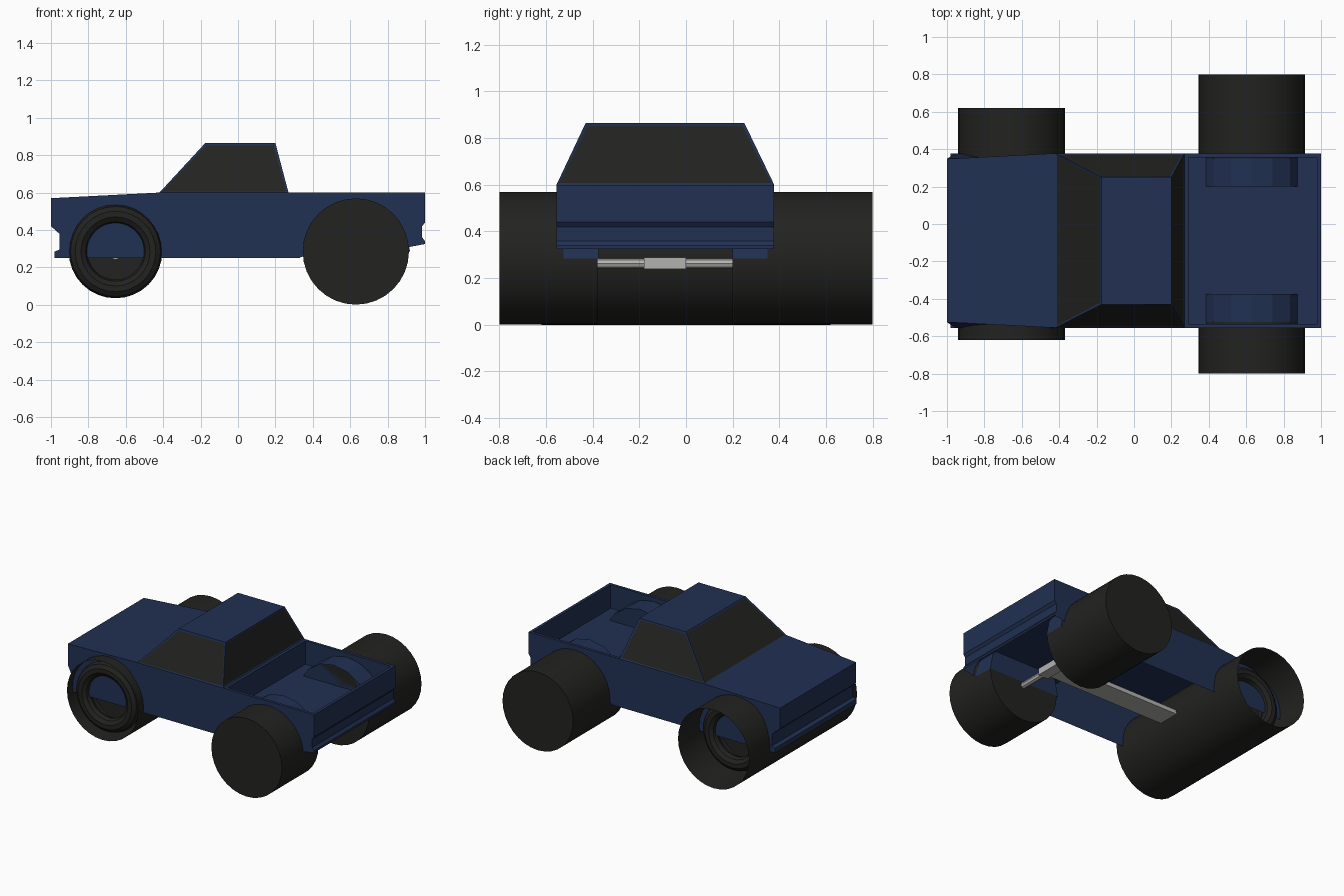
import bpy, bmesh, math
from mathutils import Matrix

if "Cube" in bpy.data.objects:
    bpy.data.objects.remove(bpy.data.objects["Cube"])

CY = -0.09            # body centre line in y
Y0, Y1 = -0.555, 0.378


def material(name, rgb):
    m = bpy.data.materials.new(name)
    m.diffuse_color = (*rgb, 1)
    m.use_nodes = True
    m.node_tree.nodes["Principled BSDF"].inputs["Base Color"].default_value = m.diffuse_color
    return m


BLUE = material("blue_paint", (0.015, 0.03, 0.085))
BLACK = material("black_rubber", (0.016, 0.016, 0.015))
GREY = material("grey_metal", (0.45, 0.45, 0.44))


def finish(name, bm, *mats, smooth=False):
    bmesh.ops.recalc_face_normals(bm, faces=bm.faces)
    me = bpy.data.meshes.new(name)
    bm.to_mesh(me)
    bm.free()
    ob = bpy.data.objects.new(name, me)
    bpy.context.collection.objects.link(ob)
    for m in mats:
        me.materials.append(m)
    if smooth:
        bpy.ops.object.select_all(action='DESELECT')
        ob.select_set(True)
        bpy.context.view_layer.objects.active = ob
        bpy.ops.object.shade_smooth_by_angle(angle=math.radians(35))
    return ob


def cylinder(name, x, z, r, ya, yb, mat, caps=True, seg=32):
    bm = bmesh.new()
    bmesh.ops.create_cone(bm, cap_ends=caps, segments=seg, radius1=r, radius2=r, depth=yb - ya,
                          matrix=Matrix.Translation((x, (ya + yb) / 2, z)) @ Matrix.Rotation(math.pi / 2, 4, 'X'))
    return finish(name, bm, mat, smooth=True)


def box(name, lo, hi, mat):
    bm = bmesh.new()
    bmesh.ops.create_cube(bm, size=1)
    for v in bm.verts:
        v.co = [(a + b) / 2 + c * (b - a) for a, b, c in zip(lo, hi, v.co)]
    return finish(name, bm, mat)


# body shell: side profile swept across the width, open underneath
profile = [(-0.98, 0.25), (-0.98, 0.285), (-0.955, 0.295), (-0.955, 0.38), (-1, 0.42), (-1, 0.57),
           (-0.42, 0.6), (0.27, 0.6), (1, 0.6), (1, 0.44), (0.985, 0.42), (0.985, 0.36),
           (1, 0.34), (1, 0.325), (0.92, 0.31), (0.4, 0.31), (0.33, 0.25)]
bm = bmesh.new()
sides = [[bm.verts.new((x, y, z)) for x, z in profile] for y in (Y0, Y1)]
for s in sides:
    bm.faces.new(s)
bed = None
for i in range(13):
    f = bm.faces.new((sides[0][i], sides[0][i + 1], sides[1][i + 1], sides[1][i]))
    if i == 7:
        bed = f
for v in bm.verts:
    if v.co.x < -0.99:
        v.co.y += 0.03 if v.co.y < CY else -0.03
# cargo bed: inset rim and sink the floor
bm.normal_update()
bmesh.ops.inset_region(bm, faces=[bed], thickness=0.03)
ext = bmesh.ops.extrude_discrete_faces(bm, faces=[bed])
for v in ext['faces'][0].verts:
    v.co.z = 0.43
finish("body_shell", bm, BLUE)

# cab with inset windows
bm = bmesh.new()
rings = []
for z, xa, xb, ya, yb in ((0.6, -0.42, 0.27, Y0, Y1), (0.865, -0.175, 0.2, -0.43, 0.25)):
    rings.append([bm.verts.new((x, y, z)) for x, y in ((xa, ya), (xb, ya), (xb, yb), (xa, yb))])
walls = [bm.faces.new((rings[0][i], rings[0][(i + 1) % 4], rings[1][(i + 1) % 4], rings[1][i])) for i in range(4)]
bm.faces.new(rings[1])
bm.normal_update()
bmesh.ops.inset_individual(bm, faces=walls, thickness=0.015, depth=-0.003)
for f in walls:
    f.material_index = 1
finish("cab", bm, BLUE, BLACK)

# half round wheel housings in the bed
for tag, ya, yb in (("left", 0.2, 0.35), ("right", -0.525, -0.375)):
    bm = bmesh.new()
    arcs = [[bm.verts.new((0.63 + 0.29 * math.cos(math.pi * k / 8), y, 0.285 + 0.29 * math.sin(math.pi * k / 8)))
             for k in range(9)] for y in (ya, yb)]
    for a in arcs:
        bm.faces.new(a)
    for k in range(8):
        bm.faces.new((arcs[0][k], arcs[0][k + 1], arcs[1][k + 1], arcs[1][k]))
    finish("wheel_housing_" + tag, bm, BLUE)

# rear wheels
cylinder("rear_wheel_right", 0.63, 0.285, 0.284, -0.8, -0.38, BLACK)
cylinder("rear_wheel_left", 0.63, 0.285, 0.284, 0.2, 0.8, BLACK)

# front wheels: open tread tube, rounded sidewall rings and recessed discs
cylinder("front_tread", -0.655, 0.285, 0.285, -0.62, 0.62, BLACK, caps=False)
for tag, s in (("left", 1), ("right", -1)):
    bpy.ops.mesh.primitive_torus_add(major_radius=0.2, minor_radius=0.05, major_segments=32, minor_segments=10,
                                     location=(-0.655, CY + s * 0.455, 0.285), rotation=(math.pi / 2, 0, 0))
    ring = bpy.context.object
    ring.name = "front_sidewall_" + tag
    ring.data.materials.append(BLACK)
    bpy.ops.object.shade_smooth_by_angle(angle=math.radians(35))
    y = CY + s * 0.29
    cylinder("front_disc_" + tag, -0.655, 0.285, 0.25, y - 0.01, y + 0.01, BLACK)

# axles and chassis
for tag, x in (("rear", 0.63), ("front", -0.655)):
    half = 0.29 if tag == "rear" else 0.33
    cylinder(tag + "_axle", x, 0.263, 0.022, CY - half, CY + half, GREY, seg=8)
    box(tag + "_differential", (x - 0.04, CY - 0.09, 0.24), (x + 0.04, CY + 0.09, 0.288), GREY)
box("chassis_rail", (-0.65, CY - 0.08, 0.255), (0.6, CY + 0.08, 0.285), GREY)
